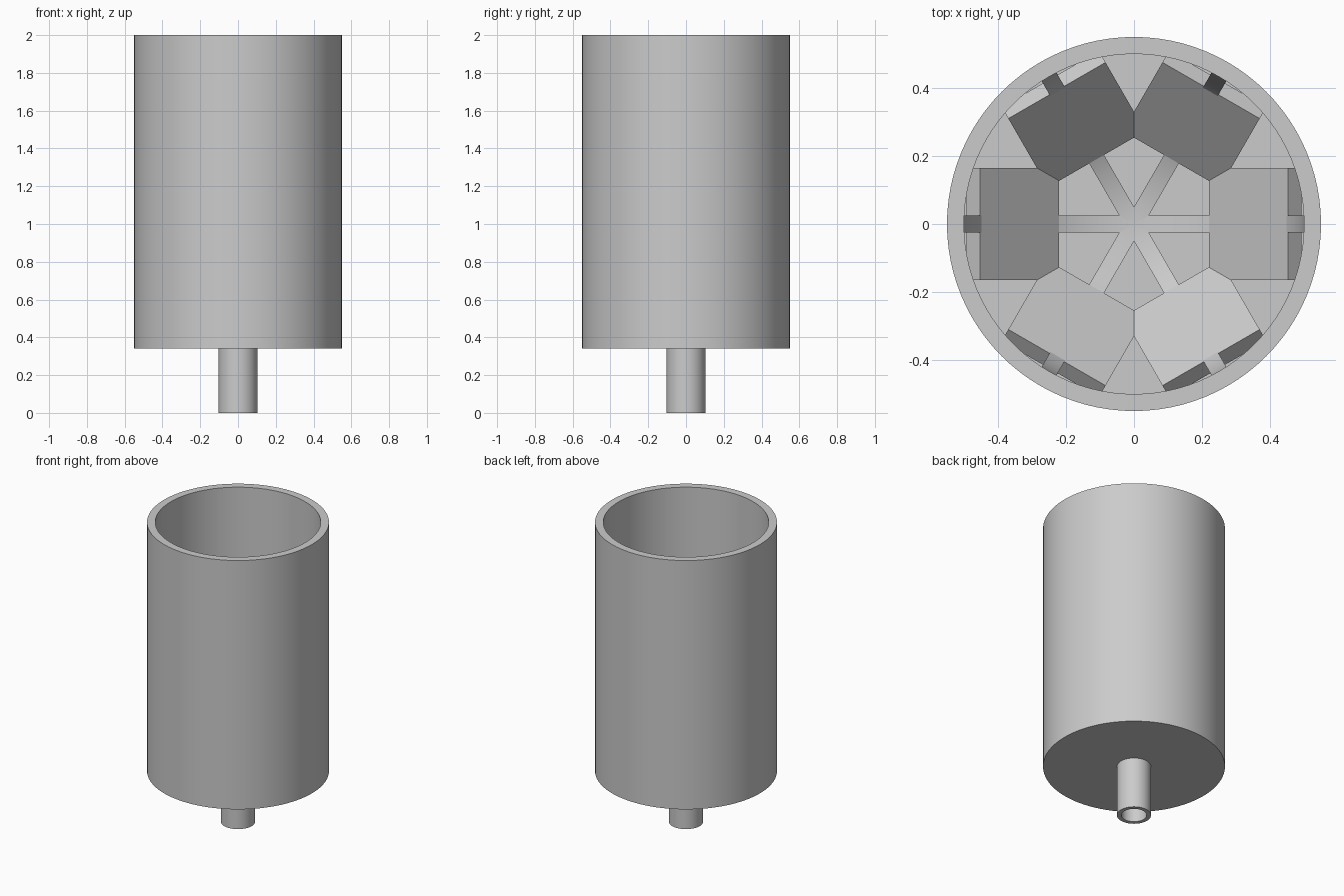
import bpy, bmesh, math
from mathutils import Matrix, Vector

if "Cube" in bpy.data.objects:
    bpy.data.objects.remove(bpy.data.objects["Cube"], do_unlink=True)

grey = bpy.data.materials.new("plain grey")
grey.use_nodes = True
grey.diffuse_color = (0.6, 0.6, 0.6, 1)
grey.node_tree.nodes["Principled BSDF"].inputs["Base Color"].default_value = grey.diffuse_color

FLOOR = 0.39        # top of the cup floor
BOWL = 0.5          # inner radius of the rib bowl
RIB = 0.04          # rib thickness
CENTRE = FLOOR + RIB + BOWL


def finish(name, bm):
    """Turn a bmesh into a smooth-shaded object with sharp edges kept."""
    bmesh.ops.remove_doubles(bm, verts=bm.verts, dist=1e-5)
    bmesh.ops.recalc_face_normals(bm, faces=bm.faces)
    mesh = bpy.data.meshes.new(name)
    bm.to_mesh(mesh)
    bm.free()
    mesh.materials.append(grey)
    mesh.shade_smooth()
    mesh.set_sharp_from_angle(angle=math.radians(30))
    obj = bpy.data.objects.new(name, mesh)
    bpy.context.collection.objects.link(obj)
    return obj


def lathe(name, profile, closed=False, steps=96):
    """Spin an (r, z) profile about the z axis."""
    bm = bmesh.new()
    verts = [bm.verts.new((r, 0, z)) for r, z in profile]
    edges = [bm.edges.new(pair) for pair in zip(verts, verts[1:])]
    if closed:
        edges.append(bm.edges.new((verts[-1], verts[0])))
    bmesh.ops.spin(bm, geom=verts + edges, cent=(0, 0, 0), axis=(0, 0, 1),
                   angle=math.tau, steps=steps, use_merge=False)
    return finish(name, bm)


def rib(name, angle, width=0.05, steps=48):
    """Half-ring strap running across the cup, concave side up."""
    bm = bmesh.new()
    rows = []
    for i in range(steps + 1):
        a = math.pi * (1 + i / steps)
        rows.append([bm.verts.new((r * math.cos(a), -width / 2, CENTRE + r * math.sin(a)))
                     for r in (BOWL, BOWL + RIB)])
    faces = [bm.faces.new((p[0], p[1], q[1], q[0])) for p, q in zip(rows, rows[1:])]
    side = bmesh.ops.extrude_face_region(bm, geom=faces, use_keep_orig=True)["geom"]
    bmesh.ops.translate(bm, vec=(0, width, 0),
                        verts=[v for v in side if isinstance(v, bmesh.types.BMVert)])
    bmesh.ops.rotate(bm, verts=bm.verts, matrix=Matrix.Rotation(angle, 3, "Z"))
    return finish(name, bm)


def panel(name, angle, size=0.33, thick=0.055):
    """Square plate leaning at 45 degrees along a chord of the ribs."""
    r = 0.22
    inner = Vector((r, 0, CENTRE - math.sqrt(BOWL ** 2 - r ** 2)))
    bm = bmesh.new()
    place = (Matrix.Rotation(angle, 4, "Z") @ Matrix.Translation(inner)
             @ Matrix.Rotation(-math.pi / 4, 4, "Y")
             @ Matrix.Translation((size / 2, 0, -thick / 2))
             @ Matrix.Diagonal((size, size, thick, 1)))
    bmesh.ops.create_cube(bm, size=1, matrix=place)
    return finish(name, bm)


# Cup with a closed floor
lathe("cup", [(0, 0.34), (0.55, 0.34), (0.55, 2), (0.5, 2), (0.5, FLOOR), (0, FLOOR)])

# Hollow stem under the cup
lathe("stem", [(0.103, 0), (0.103, 0.34), (0.077, 0.34), (0.077, 0)], closed=True, steps=64)

# Ribs crossing at the centre, and a panel on each arm
for i in range(3):
    rib(f"rib_{i + 1}", i * math.pi / 3)
for i in range(6):
    panel(f"panel_{i + 1}", i * math.pi / 3)
